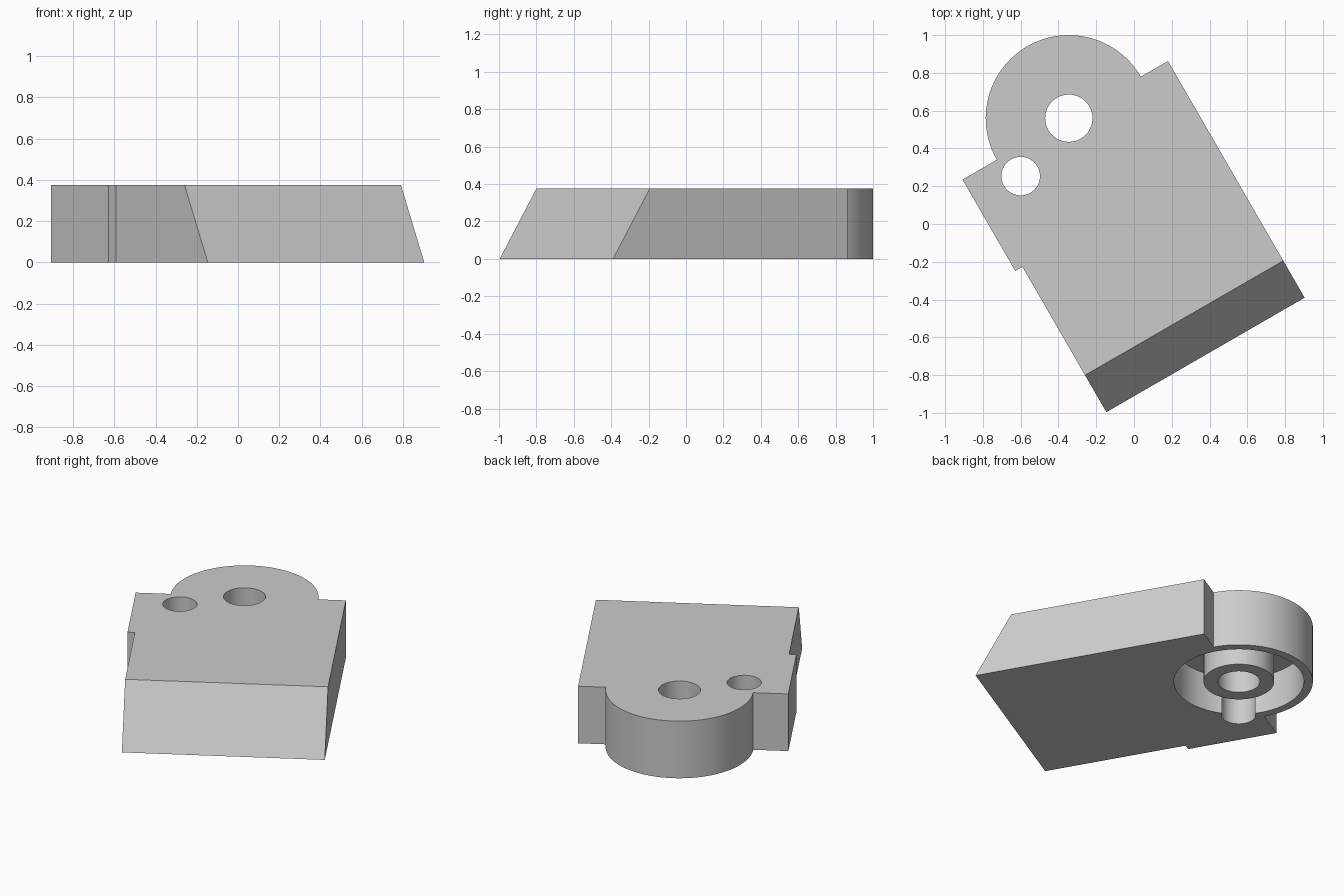
import bpy, bmesh
from math import sin, cos, pi, radians
from mathutils import Matrix

if "Cube" in bpy.data.objects:
    bpy.data.objects.remove(bpy.data.objects["Cube"])

H = 0.375                      # plate height
R = 0.44                       # round lobe radius
# local frame: origin at the lobe centre, plate runs towards -y, turned 30 degrees
PLACE = Matrix.Translation((-0.345, 0.56, 0)) @ Matrix.Rotation(radians(30), 4, 'Z')

grey = bpy.data.materials.new("plain_grey")
grey.diffuse_color = (0.6, 0.6, 0.6, 1)
grey.use_nodes = True
grey.node_tree.nodes["Principled BSDF"].inputs["Base Color"].default_value = grey.diffuse_color


def add_object(name, bm):
    bmesh.ops.recalc_face_normals(bm, faces=bm.faces)
    mesh = bpy.data.meshes.new(name)
    bm.to_mesh(mesh)
    bm.free()
    mesh.materials.append(grey)
    obj = bpy.data.objects.new(name, mesh)
    obj.matrix_world = PLACE
    bpy.context.collection.objects.link(obj)
    return obj


def cylinder(name, x, y, r, z0, z1):
    bm = bmesh.new()
    bmesh.ops.create_cone(bm, cap_ends=True, segments=96, radius1=r, radius2=r, depth=z1 - z0,
                          matrix=Matrix.Translation((x, y, (z0 + z1) / 2)))
    return add_object(name, bm)


# plate outline with side tab and round lobe; the far end slopes inward at the top
END, SLOPE = -1.447, 0.226
outline = [(-0.65, 0), (-0.65, -0.558), (-0.606, -0.558), (-0.606, END), (0.606, END), (0.606, 0)]
outline += [(R * cos(pi * i / 64), R * sin(pi * i / 64)) for i in range(65)]
bm = bmesh.new()
low = [bm.verts.new((x, y, 0)) for x, y in outline]
top = [bm.verts.new((x, y + (SLOPE if y == END else 0), H)) for x, y in outline]
bm.faces.new(low)
bm.faces.new(top)
for i in range(len(low)):
    j = (i + 1) % len(low)
    bm.faces.new((low[i], low[j], top[j], top[i]))
plate = add_object("bracket_plate", bm)

# underside pocket, its central boss, then the two through holes
steps = [
    (cylinder("pocket_cutter", 0, 0, 0.387, -0.1, 0.25), 'DIFFERENCE'),
    (cylinder("boss", 0, 0, 0.21, 0, 0.31), 'UNION'),
    (cylinder("main_hole_cutter", 0, 0, 0.125, -0.1, 0.5), 'DIFFERENCE'),
    (cylinder("small_hole_cutter", -0.374, -0.138, 0.102, -0.1, 0.5), 'DIFFERENCE'),
]
for helper, operation in steps:
    helper.hide_render = True
    mod = plate.modifiers.new(helper.name, 'BOOLEAN')
    mod.operation = operation
    mod.solver = 'EXACT'
    mod.object = helper

# bake the cuts and remove the helpers
bpy.context.view_layer.update()
baked = bpy.data.meshes.new_from_object(plate.evaluated_get(bpy.context.evaluated_depsgraph_get()))
plate.modifiers.clear()
plate.data = baked
for helper, _ in steps:
    bpy.data.objects.remove(helper)

# smooth round walls, sharp edges
bpy.ops.object.select_all(action='DESELECT')
plate.select_set(True)
bpy.context.view_layer.objects.active = plate
bpy.ops.object.shade_smooth_by_angle(angle=radians(30))
